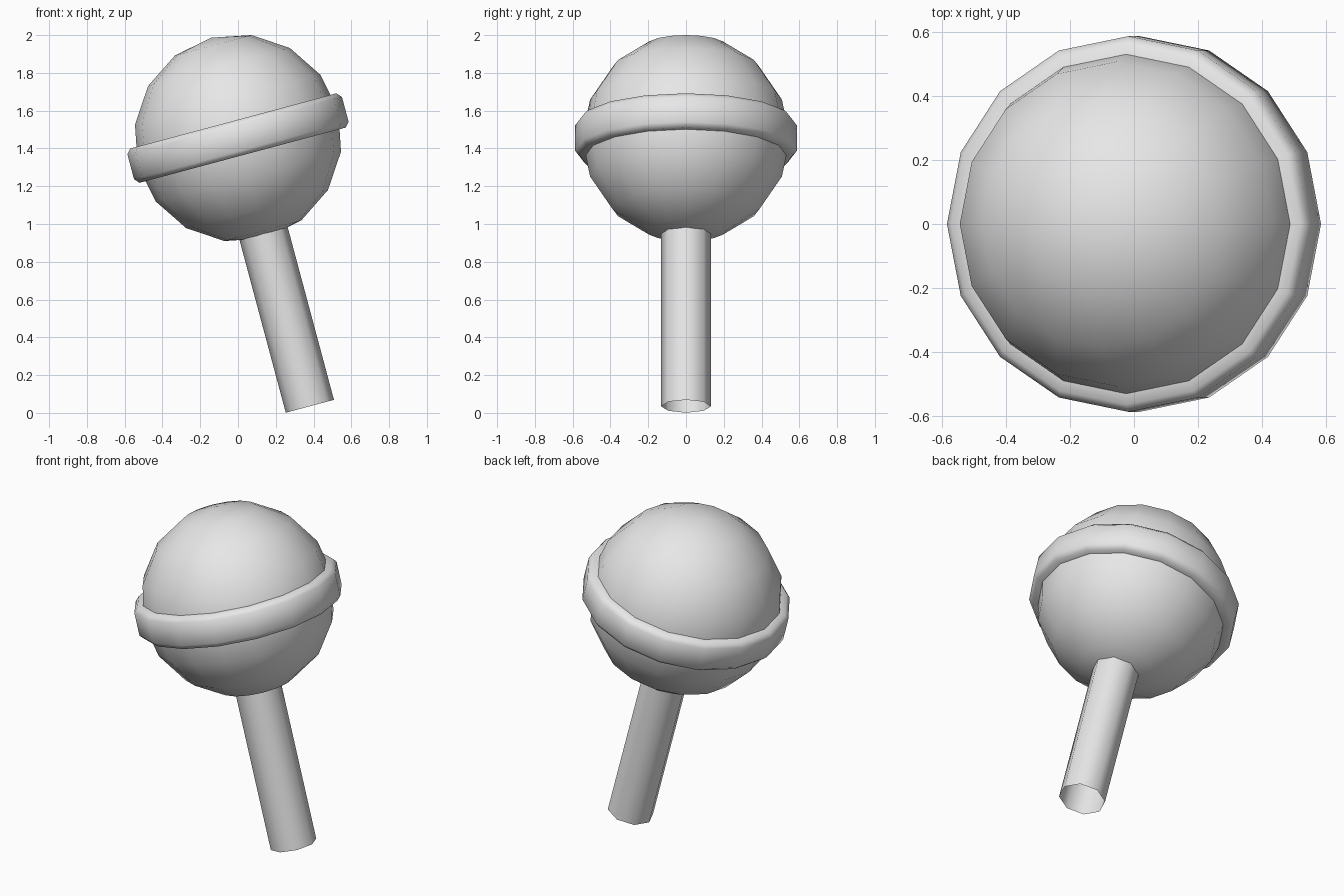
import bpy
import bmesh
from math import cos, sin, pi, radians
from mathutils import Matrix

cube = bpy.data.objects.get("Cube")
if cube:
    bpy.data.objects.remove(cube, do_unlink=True)

# Shared grey material
GREY = (0.8, 0.8, 0.8, 1.0)
grey = bpy.data.materials.new("plain_grey")
grey.use_nodes = True
grey.diffuse_color = GREY
grey.node_tree.nodes["Principled BSDF"].inputs["Base Color"].default_value = GREY

# Everything leans about the centre of the ball
TILT = Matrix.Translation((0, 0, 1.455)) @ Matrix.Rotation(radians(-15), 4, 'Y')


def finish(name, bm):
    bmesh.ops.transform(bm, matrix=TILT, verts=bm.verts)
    for face in bm.faces:
        face.smooth = True
    mesh = bpy.data.meshes.new(name)
    bm.to_mesh(mesh)
    bm.free()
    mesh.materials.append(grey)
    obj = bpy.data.objects.new(name, mesh)
    bpy.context.collection.objects.link(obj)
    return obj


def lathe(name, profile, sides):
    """Turn (radius, height) points, listed bottom to top, around the local z axis."""
    bm = bmesh.new()
    rings = []
    for r, z in profile:
        angles = [2 * pi * i / sides for i in range(sides)]
        rings.append([bm.verts.new((r * cos(a), r * sin(a), z)) for a in angles])
    for low, high in zip(rings, rings[1:]):
        for i in range(sides):
            j = (i + 1) % sides
            bm.faces.new((low[i], low[j], high[j], high[i]))
    return finish(name, bm)


# Round candy ball
ball = bmesh.new()
bmesh.ops.create_uvsphere(ball, u_segments=16, v_segments=8, radius=0.55)
finish("candy_ball", ball)

# Bevelled band around the middle, its inner edges buried in the ball
upper = [(0.588, 0.068), (0.565, 0.094), (0.51, 0.094)]
lower = [(r, -z) for r, z in reversed(upper)]
lathe("candy_band", lower + upper, 16)

# Hollow eight-sided stick, open at the bottom
lathe("stick", [(0.132, -1.47), (0.132, -0.4)], 8)
